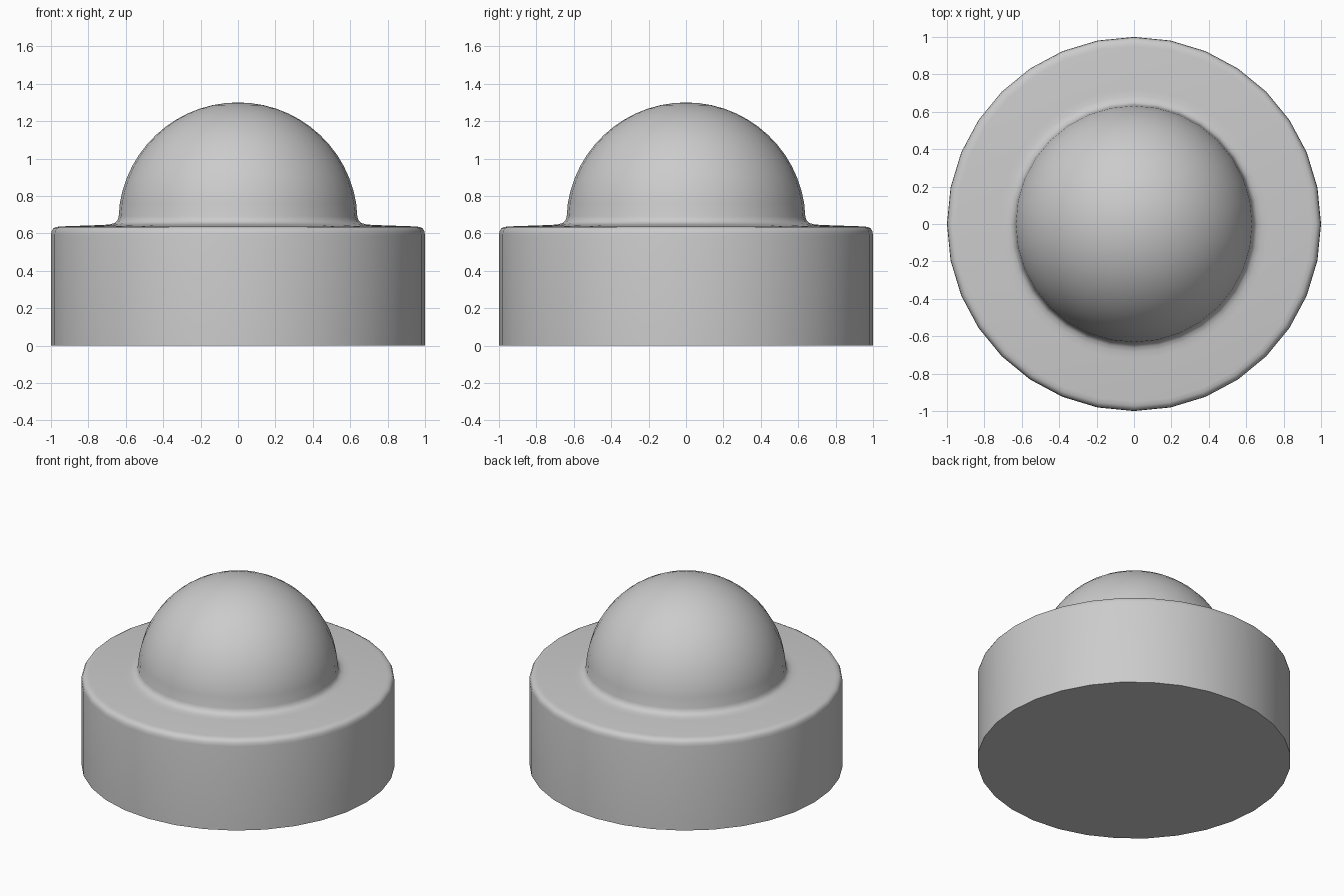
import bpy, bmesh, math

if "Cube" in bpy.data.objects:
    bpy.data.objects.remove(bpy.data.objects["Cube"])

SIDES = 32

# Half profile (radius, height): base wall, rounded rim, sloping shoulder, fillet
profile = [(1.0, 0.0), (1.0, 0.59), (0.997, 0.61), (0.988, 0.626), (0.973, 0.634),
           (0.95, 0.637), (0.72, 0.645), (0.685, 0.648), (0.66, 0.655),
           (0.645, 0.668), (0.638, 0.69)]

# Dome arc up to (not including) the apex
R, CZ, STEPS = 0.64, 0.66, 14
for i in range(1, STEPS):
    a = math.radians(3 + 87 * i / STEPS)
    profile.append((R * math.cos(a), CZ + R * math.sin(a)))

bm = bmesh.new()
rings = []
for r, z in profile:
    rings.append([bm.verts.new((r * math.cos(2 * math.pi * k / SIDES),
                                r * math.sin(2 * math.pi * k / SIDES), z))
                  for k in range(SIDES)])
for lo, hi in zip(rings, rings[1:]):
    for k in range(SIDES):
        n = (k + 1) % SIDES
        bm.faces.new((lo[k], lo[n], hi[n], hi[k]))

# Apex fan and flat underside
apex = bm.verts.new((0, 0, CZ + R))
for k in range(SIDES):
    bm.faces.new((rings[-1][k], rings[-1][(k + 1) % SIDES], apex))
bm.faces.new(rings[0][::-1])
bmesh.ops.recalc_face_normals(bm, faces=bm.faces)

mesh = bpy.data.meshes.new("domed_button")
bm.to_mesh(mesh)
bm.free()
obj = bpy.data.objects.new("domed_button", mesh)
bpy.context.collection.objects.link(obj)
bpy.context.view_layer.objects.active = obj
obj.select_set(True)
bpy.ops.object.shade_smooth_by_angle(angle=math.radians(50))
